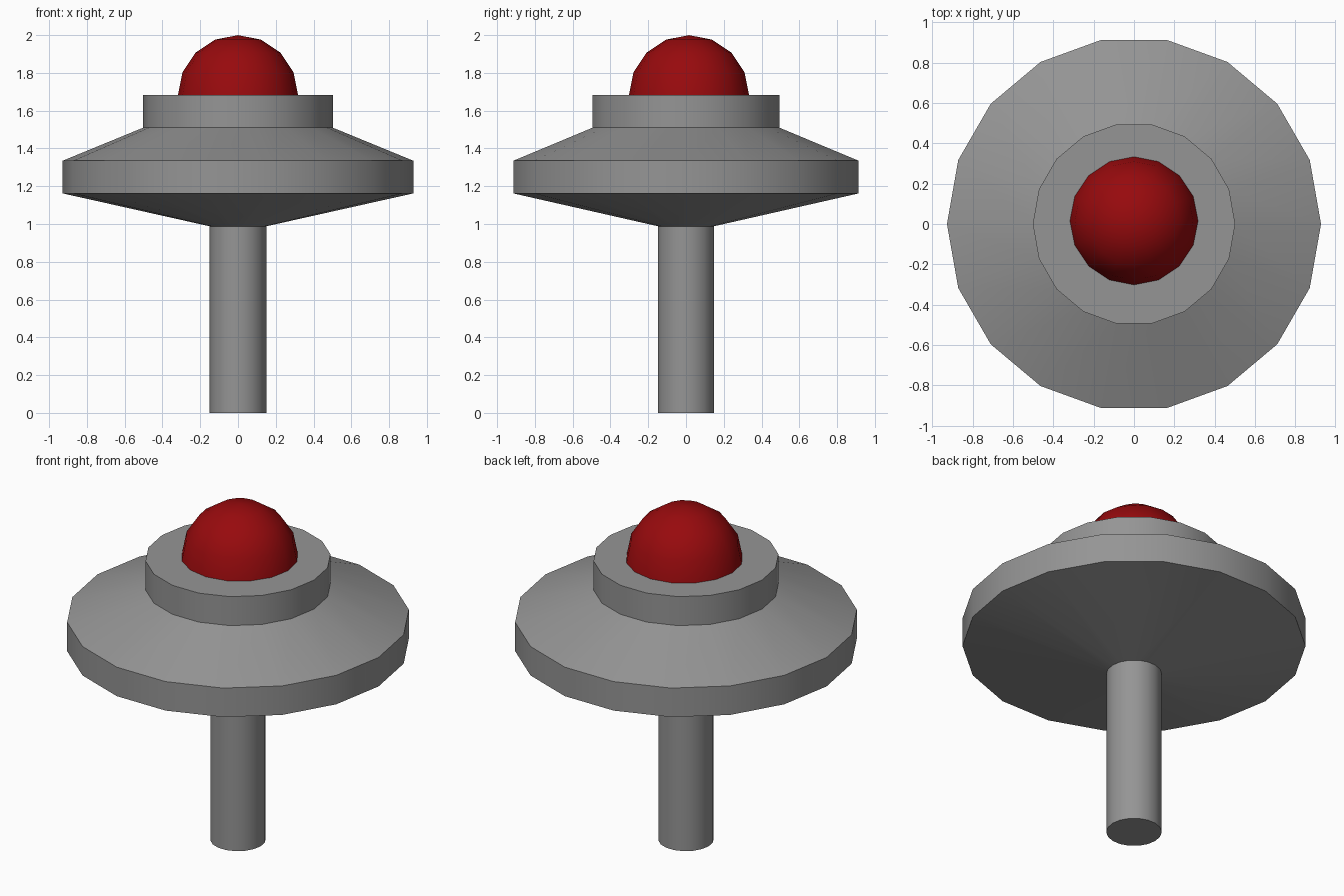
import bpy, bmesh
from math import sin, cos, pi, radians

if "Cube" in bpy.data.objects:
    bpy.data.objects.remove(bpy.data.objects["Cube"])


def lathe(name, profile, sides, color, y=0.0):
    """Revolve (radius, z) points into a closed solid; radius 0 makes a pole."""
    bm = bmesh.new()
    rings = []
    for r, z in profile:
        if r < 1e-6:
            rings.append([bm.verts.new((0, y, z))] * sides)
        else:
            angles = [2 * pi * i / sides for i in range(sides)]
            rings.append([bm.verts.new((r * cos(a), y + r * sin(a), z)) for a in angles])
    for low, high in zip(rings, rings[1:]):
        for i in range(sides):
            j = (i + 1) % sides
            corners = [low[i], low[j], high[j], high[i]]
            bm.faces.new(list(dict.fromkeys(corners)))
    for ring in (rings[0], rings[-1]):
        if len(set(ring)) > 2:
            bm.faces.new(ring)
    bmesh.ops.recalc_face_normals(bm, faces=bm.faces)
    mesh = bpy.data.meshes.new(name)
    bm.to_mesh(mesh)
    bm.free()
    mat = bpy.data.materials.new(name + "_color")
    mat.diffuse_color = color
    mat.use_nodes = True
    mat.node_tree.nodes["Principled BSDF"].inputs["Base Color"].default_value = mat.diffuse_color
    mesh.materials.append(mat)
    obj = bpy.data.objects.new(name, mesh)
    bpy.context.collection.objects.link(obj)
    bpy.ops.object.select_all(action='DESELECT')
    obj.select_set(True)
    bpy.context.view_layer.objects.active = obj
    bpy.ops.object.shade_smooth_by_angle(angle=radians(30))
    return obj


# Stem, flared disc and collar in one turned body
lathe("stem_and_disc", [(0.15, 0), (0.15, 0.988), (0.928, 1.162),
                        (0.928, 1.335), (0.502, 1.51), (0.502, 1.683)],
      18, (0.3, 0.3, 0.3, 1))

# Red dome, slightly behind centre
R, BASE = 0.318, 1.682
dome_profile = [(R * cos(i * pi / 8), BASE + R * sin(i * pi / 8)) for i in range(4)]
lathe("red_dome", dome_profile + [(0, BASE + R)], 16, (0.31, 0.003, 0.004, 1), y=0.016)
